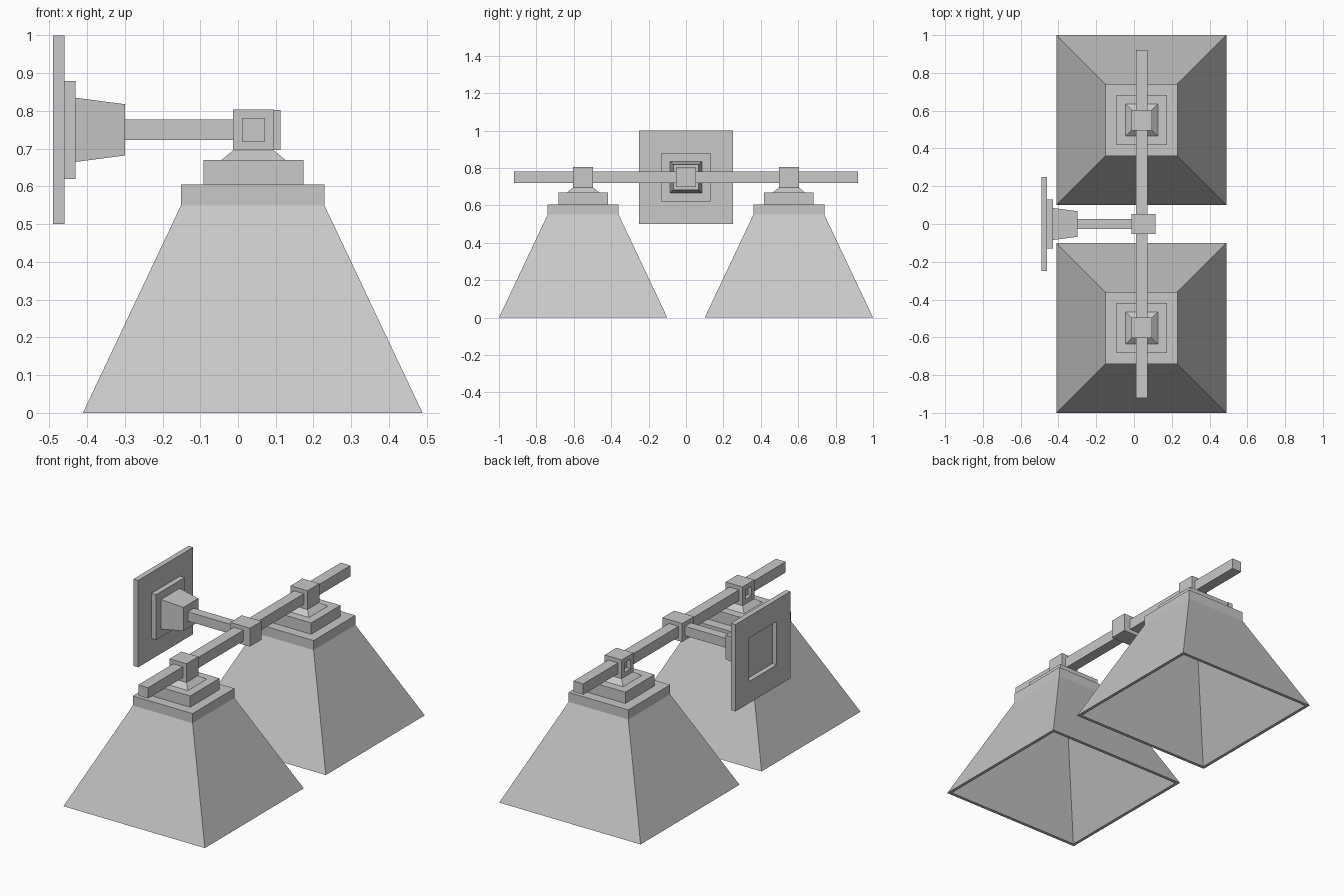
import bpy
import bmesh
from mathutils import Vector

cube = bpy.data.objects.get("Cube")
if cube:
    bpy.data.objects.remove(cube, do_unlink=True)

grey = bpy.data.materials.new("plain grey")
grey.use_nodes = True
GREY = (0.58, 0.58, 0.58, 1.0)
grey.diffuse_color = GREY
grey.node_tree.nodes["Principled BSDF"].inputs["Base Color"].default_value = GREY

AXES = {
    "x": (Vector((1, 0, 0)), Vector((0, 1, 0)), Vector((0, 0, 1))),
    "y": (Vector((0, 1, 0)), Vector((0, 0, 1)), Vector((1, 0, 0))),
    "z": (Vector((0, 0, 1)), Vector((1, 0, 0)), Vector((0, 1, 0))),
}
CORNERS = ((-1, -1), (1, -1), (1, 1), (-1, 1))


def square_loft(name, centre, axis, rings):
    """Loft square rings (half width, position along axis), closed at both ends."""
    along, u, v = AXES[axis]
    centre = Vector(centre)
    bm = bmesh.new()
    loops = [[bm.verts.new(centre + along * pos + u * (a * half) + v * (b * half))
              for a, b in CORNERS] for half, pos in rings]
    for low, high in zip(loops, loops[1:]):
        for i in range(4):
            j = (i + 1) % 4
            bm.faces.new((low[i], low[j], high[j], high[i]))
    bm.faces.new(loops[0][::-1])
    bm.faces.new(loops[-1])
    bmesh.ops.recalc_face_normals(bm, faces=bm.faces)
    mesh = bpy.data.meshes.new(name)
    bm.to_mesh(mesh)
    bm.free()
    mesh.materials.append(grey)
    obj = bpy.data.objects.new(name, mesh)
    bpy.context.collection.objects.link(obj)
    return obj


BAR_X, BAR_Z = 0.041, 0.75
ARM = 0.027

# Wall mount: recessed plate, raised step and tapered boss
square_loft("wall_plate", (0, 0, BAR_Z), "x",
            [(0.125, -0.462), (0.125, -0.49), (0.25, -0.49), (0.25, -0.46)])
square_loft("wall_plate_step", (0, 0, BAR_Z), "x", [(0.13, -0.46), (0.13, -0.43)])
square_loft("tapered_boss", (0, 0, BAR_Z), "x", [(0.085, -0.43), (0.068, -0.30)])

# Arm, centre block and long crossbar
square_loft("support_arm", (0, 0, BAR_Z), "x", [(ARM, -0.30), (ARM, 0.0)])
square_loft("centre_block", (0, 0, BAR_Z), "x", [(0.053, -0.013), (0.053, 0.113)])
square_loft("crossbar", (BAR_X, 0, BAR_Z), "y", [(0.031, -0.92), (0.031, 0.92)])

# Two identical lamps hung from the crossbar
for side, y in (("front", -0.55), ("back", 0.55)):
    # Block with a square socket facing the wall
    square_loft(side + "_lamp_block", (0, y, BAR_Z), "x",
                [(ARM, 0.01), (ARM, -0.013), (0.054, -0.013), (0.054, 0.095)])
    # Stepped cap that narrows up to the block
    square_loft(side + "_lamp_cap", (BAR_X, y, 0), "z",
                [(0.133, 0.605), (0.133, 0.67), (0.085, 0.67), (0.052, 0.697)])
    # Hollow flared shade with a straight collar
    square_loft(side + "_lamp_shade", (BAR_X - 0.002, y, 0), "z",
                [(0.172, 0.55), (0.432, 0), (0.45, 0), (0.19, 0.55), (0.19, 0.605)])
